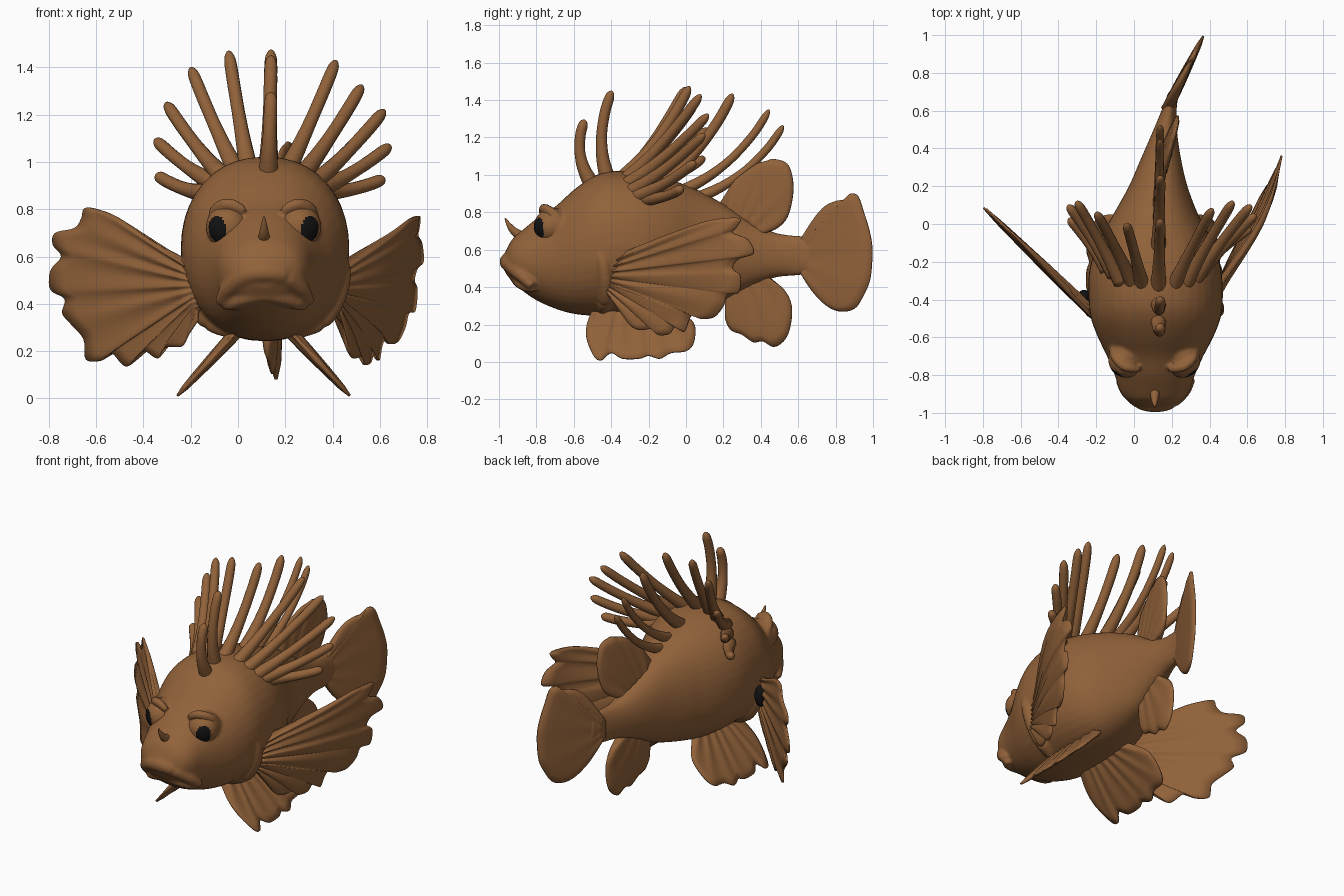
import bpy, bmesh, math
from mathutils import Vector as V

if "Cube" in bpy.data.objects:
    bpy.data.objects.remove(bpy.data.objects["Cube"])

CX = 0.113  # middle of the head and trunk


def material(name, rgb):
    m = bpy.data.materials.new(name)
    m.diffuse_color = (*rgb, 1)
    m.use_nodes = True
    m.node_tree.nodes["Principled BSDF"].inputs["Base Color"].default_value = m.diffuse_color
    return m


BROWN = material("brown skin", (0.285, 0.122, 0.042))
BLACK = material("black pupil", (0.006, 0.006, 0.006))


def finish(name, bm, mats=(BROWN,)):
    bmesh.ops.recalc_face_normals(bm, faces=bm.faces)
    for f in bm.faces:
        f.smooth = True
    me = bpy.data.meshes.new(name)
    bm.to_mesh(me)
    bm.free()
    for m in mats:
        me.materials.append(m)
    ob = bpy.data.objects.new(name, me)
    bpy.context.collection.objects.link(ob)
    return ob


def spline(pts, n):
    """Smooth curve through points of any dimension."""
    P = [pts[0]] + list(pts) + [pts[-1]]
    out = []
    for i in range(1, len(P) - 2):
        for k in range(n):
            t = k / n
            out.append([0.5 * (2 * b + (c - a) * t + (2 * a - 5 * b + 4 * c - d) * t * t
                               + (3 * b - a - 3 * c + d) * t ** 3)
                        for a, b, c, d in zip(P[i - 1], P[i], P[i + 1], P[i + 2])])
    out.append(list(pts[-1]))
    return out


def skin(bm, rings):
    """Join closed rings of coordinates and cap both ends."""
    vs = [[bm.verts.new(c) for c in r] for r in rings]
    n = len(vs[0])
    for r, s in zip(vs, vs[1:]):
        for j in range(n):
            bm.faces.new((r[j], r[(j + 1) % n], s[(j + 1) % n], s[j]))
    bm.faces.new(vs[0])
    bm.faces.new(vs[-1])


def tube(bm, pts, n=6, seg=12):
    """Round tube through (x, y, z, radius) points."""
    path = spline(pts, n)
    rings = []
    for i, p in enumerate(path):
        d = (V(path[min(i + 1, len(path) - 1)][:3]) - V(path[max(i - 1, 0)][:3])).normalized()
        ref = V((1, 0, 0)) if abs(d.x) < 0.8 else V((0, 1, 0))
        u = d.cross(ref).normalized()
        w = d.cross(u)
        r = max(p[3], 0.002)
        rings.append([V(p[:3]) + (u * math.cos(a) + w * math.sin(a)) * r
                      for a in (2 * math.pi * k / seg for k in range(seg))])
    skin(bm, rings)


def ball(bm, centre, size):
    vs = bmesh.ops.create_uvsphere(bm, u_segments=32, v_segments=20, radius=1)["verts"]
    bmesh.ops.scale(bm, verts=vs, vec=size)
    bmesh.ops.translate(bm, verts=vs, vec=centre)


def fin(name, outline, a, b, place, normal, t=0.02, rays=7, ripple=.2, n=5, m=9):
    """Ribbed fan from base line a-b to an outline; place maps 2D to 3D."""
    rim = spline(outline, n)
    nrm = V(normal).normalized()
    N = len(rim) - 1
    bm = bmesh.new()
    sides = []
    for s in (1, -1):
        grid = []
        for i, p in enumerate(rim):
            u = i / N
            rib = 1 - ripple + ripple * math.cos(2 * math.pi * rays * u)
            row = []
            for j in range(m + 1):
                v = j / m
                q = [a[k] + (b[k] - a[k]) * u + (p[k] - a[k] - (b[k] - a[k]) * u) * v for k in (0, 1)]
                h = t * (1 - 0.65 * v * v) * (0.3 + 0.7 * min(1, u * 9, (1 - u) * 9)) * rib
                h = max(h, 0.005) if j < m else 0.005
                row.append(bm.verts.new(place(*q) + nrm * h * s))
            grid.append(row)
        for i in range(N):
            for j in range(m):
                bm.faces.new((grid[i][j], grid[i + 1][j], grid[i + 1][j + 1], grid[i][j + 1]))
        sides.append(grid)
    A, B = sides
    loop = [(i, 0) for i in range(N)] + [(N, j) for j in range(m)]
    loop += [(i, m) for i in range(N, 0, -1)] + [(0, j) for j in range(m, 0, -1)]
    for (i, j), (k, l) in zip(loop, loop[1:] + loop[:1]):
        bm.faces.new((A[i][j], A[k][l], B[k][l], B[i][j]))
    return finish(name, bm)


# Body: stations of y, centre x, half width, bottom z, top z
stations = [(-.965, .11, .09, .475, .59), (-.93, .11, .15, .43, .655), (-.88, .11, .185, .385, .70),
            (-.8, .11, .212, .33, .765), (-.7, .112, .255, .285, .83), (-.6, .114, .305, .257, .92),
            (-.5, .115, .343, .247, .99), (-.4, .115, .355, .243, 1.02), (-.25, .113, .35, .243, 1.015),
            (-.1, .113, .305, .252, .98), (.05, .115, .225, .283, .925), (.2, .128, .155, .33, .845),
            (.34, .142, .108, .4, .755), (.48, .162, .067, .452, .69), (.6, .185, .04, .462, .675),
            (.7, .21, .028, .48, .67)]
rings = []
for y, cx, w, lo, hi in spline(stations, 4):
    ring = []
    for k in range(40):
        a = 2 * math.pi * k / 40
        c, s = math.cos(a), math.sin(a)
        ring.append((cx + w * math.copysign(abs(c) ** .9, c), y,
                     (lo + hi) / 2 + (hi - lo) / 2 * math.copysign(abs(s) ** .95, s)))
    rings.append(ring)
body = bmesh.new()
skin(body, rings)

# Lips: drooping arches, fused with the body
for half in ([(0, -.95, .535, .048), (.08, -.935, .52, .045), (.15, -.88, .465, .038), (.19, -.82, .405, .024)],
             [(0, -.9, .44, .034), (.08, -.885, .425, .034), (.14, -.85, .4, .028), (.17, -.81, .385, .015)]):
    left = [(CX - x, y, z, r) for x, y, z, r in reversed(half)]
    tube(body, left + [(CX + x, y, z, r) for x, y, z, r in half[1:]])

# Eye sockets, brow ridges and gill ridges, fused with the body
for s in (1, -1):
    ball(body, (.108 + s * .15, -.695, .725), (.092, .095, .098))
    tube(body, [(.108 + s * x, y, z, r) for x, y, z, r in
                ((.08, -.77, .79, .018), (.12, -.765, .815, .024), (.165, -.75, .82, .026),
                 (.205, -.71, .795, .024), (.22, -.66, .75, .016))])
    tube(body, [(CX + s * x, y, z, r) for x, y, z, r in
                ((.325, -.46, .6, .025), (.33, -.44, .52, .036), (.3, -.43, .42, .042),
                 (.24, -.43, .33, .04), (.14, -.45, .275, .025))])
trunk = finish("body", body)
mod = trunk.modifiers.new("fuse", "REMESH")
mod.mode = "VOXEL"
mod.voxel_size = .01
mod.use_smooth_shade = True
mod = trunk.modifiers.new("soften", "SMOOTH")
mod.factor = .5
mod.iterations = 6

# Snout barbel
bm = bmesh.new()
tube(bm, [(.11, -.86, .66, .03), (.11, -.915, .695, .022), (.11, -.945, .73, .014), (.11, -.967, .768, .004)])
finish("snout_barbel", bm)

# Eyes with dark pupils
for s, side in ((1, "right"), (-1, "left")):
    bm = bmesh.new()
    bmesh.ops.create_uvsphere(bm, u_segments=64, v_segments=48, radius=.093)
    look = V((s * .57, -.81, -.12)).normalized()
    across = look.cross(V((0, 0, 1))).normalized()
    up = across.cross(look)
    for f in bm.faces:
        d = f.calc_center_median().normalized()
        if d.dot(look) > 0 and (d.dot(across) / .48) ** 2 + (d.dot(up) / .6) ** 2 < 1:
            f.material_index = 1
    bmesh.ops.translate(bm, verts=bm.verts, vec=(.108 + s * .15, -.72, .725))
    finish(side + "_eye", bm, (BROWN, BLACK))


# Spines: base, tip and bend of the middle
def spine(name, base, tip, bend=(0, .03, -.035), r=.036):
    a, b = V(base), V(tip)
    a = a - (b - a).normalized() * .05
    pts = []
    for t, k in ((0, 1.2), (.25, .95), (.5, .8), (.75, .78), (.92, .72), (.98, .42), (1, .05)):
        p = a.lerp(b, t) + V(bend) * 4 * t * (1 - t)
        pts.append((*p, r * k))
    bm = bmesh.new()
    tube(bm, pts, 4)
    finish(name, bm)


middle = [(-.51, 1.0, -.54, 1.295, -.045), (-.415, 1.02, -.395, 1.45, -.045), (-.31, 1.02, .02, 1.475, .02),
          (-.12, .98, .25, 1.435, .03), (.0, .94, .445, 1.35, .04), (.08, .9, .52, 1.265, .04)]
for i, (y, z, ty, tz, bend) in enumerate(middle):
    spine(f"middle_spine_{i + 1}", (.13, y, z), (.14, ty, tz),
          (0, bend, -max(bend, 0)), .036 if i < 4 else .028)
flank = [(.04, -.31, 1.0, -.04, .0, 1.47), (-.02, -.29, .99, -.2, .06, 1.4),
         (-.09, -.27, .97, -.305, .12, 1.25), (-.13, -.23, .93, -.35, .1, 1.095),
         (-.17, -.2, .88, -.345, .03, .945),
         (.22, -.31, .99, .415, .08, 1.43), (.29, -.29, .97, .525, .12, 1.325),
         (.34, -.27, .93, .62, .1, 1.22), (.37, -.24, .9, .645, .05, 1.07),
         (.39, -.2, .88, .62, -.02, .93)]
for i, p in enumerate(flank):
    spine(f"flank_spine_{i + 1}", p[:3], p[3:], (0, .01, -.015), .035)

# Tail, rear dorsal and anal fins, outlined in y and z
fin("tail_fin", [(.62, .66), (.68, .76), (.74, .83), (.8, .86), (.85, .87), (.88, .9), (.92, .885), (.95, .8),
                 (.98, .7), (.995, .6), (.985, .45), (.95, .36), (.9, .285), (.82, .27), (.74, .31), (.66, .4),
                 (.62, .49)], (.6, .63), (.6, .5),
    lambda y, z: V((.185 + (y - .63) * .5, y, z)), (1, -.5, 0), .03, 6, .03)
fin("rear_dorsal_fin", [(.17, .83), (.22, .91), (.26, .97), (.32, 1.02), (.38, 1.06), (.43, 1.075), (.47, 1.085),
                        (.54, 1.06), (.57, .98), (.57, .88), (.54, .77), (.48, .71), (.42, .695)],
    (.2, .8), (.42, .67), lambda y, z: V((.125 + (y - .2) * .27 + (z - .8) * .05, y, z)), (1, -.27, 0),
    .03, 6, .06)
fin("anal_fin", [(.2, .36), (.21, .3), (.21, .23), (.24, .17), (.3, .145), (.36, .105), (.41, .11), (.47, .08),
                 (.53, .12), (.56, .2), (.565, .3), (.53, .38), (.47, .43), (.42, .445)],
    (.21, .4), (.42, .5), lambda y, z: V((.12 + (y - .2) * .15, y, z)), (1, -.15, 0), .035, 5, .06)

# Pelvic fins, mirrored
for s, side in ((1, "right"), (-1, "left")):
    fin(side + "_pelvic_fin", [(-.49, .3), (-.53, .2), (-.53, .12), (-.49, .03), (-.45, .012), (-.4, .05), (-.34, .02),
                               (-.25, .02), (-.2, .035), (-.14, .02), (-.08, .05), (0, .06), (.04, .1), (.05, .18),
                               (.02, .23), (-.07, .29)], (-.45, .33), (-.13, .33),
        lambda y, z: V((.108 + s * (.115 + (.28 - z) * .93), y, z)), (s, 0, .93), .028, 8, .12)


# Right pectoral fin, outlined in y and z, upper rays bowed outward
def right_side(y, z):
    bow = math.sin(math.pi * min(1, max(0, (y + .33) / .7))) * min(1, max(-.2, (z - .3) / .4))
    return V((.455 + .47 * (y + .33) + .06 * bow, y, z))


fin("right_pectoral_fin", [(-.4, .55), (-.3, .6), (-.1, .68), (.1, .75), (.22, .77), (.29, .765), (.27, .72), (.25, .69),
                           (.33, .655), (.36, .58), (.28, .55), (.25, .5), (.29, .46), (.28, .37), (.22, .36),
                           (.2, .3), (.15, .24), (.08, .23), (.03, .25), (-.01, .16), (-.05, .2), (-.09, .15),
                           (-.15, .145), (-.17, .18), (-.25, .17), (-.31, .21), (-.34, .3), (-.4, .34)],
    (-.42, .54), (-.42, .36), right_side, (1, -.47, 0), .027, 9, .2)

# Left pectoral fin, outlined in x and z
fin("left_pectoral_fin", [(-.22, .59), (-.35, .66), (-.5, .76), (-.58, .795), (-.645, .805), (-.66, .76), (-.69, .72),
                          (-.77, .7), (-.78, .65), (-.745, .6), (-.79, .54), (-.79, .46), (-.73, .42), (-.74, .36),
                          (-.70, .31), (-.65, .25), (-.64, .165), (-.58, .16), (-.53, .19), (-.47, .135),
                          (-.4, .2), (-.34, .17), (-.31, .215), (-.24, .22), (-.21, .27), (-.17, .33)],
    (-.19, .57), (-.17, .36), lambda x, z: V((x, -.46 + (-.23 - x) * .96 + .04 * (z - .45), z)),
    (.69, .72, 0), .027, 9, .2)

# Dark spot behind the left pectoral fin
bm = bmesh.new()
ball(bm, (-.264, -.385, .507), (.036, .036, .068))
finish("fin_base_spot", bm, (BLACK,))
